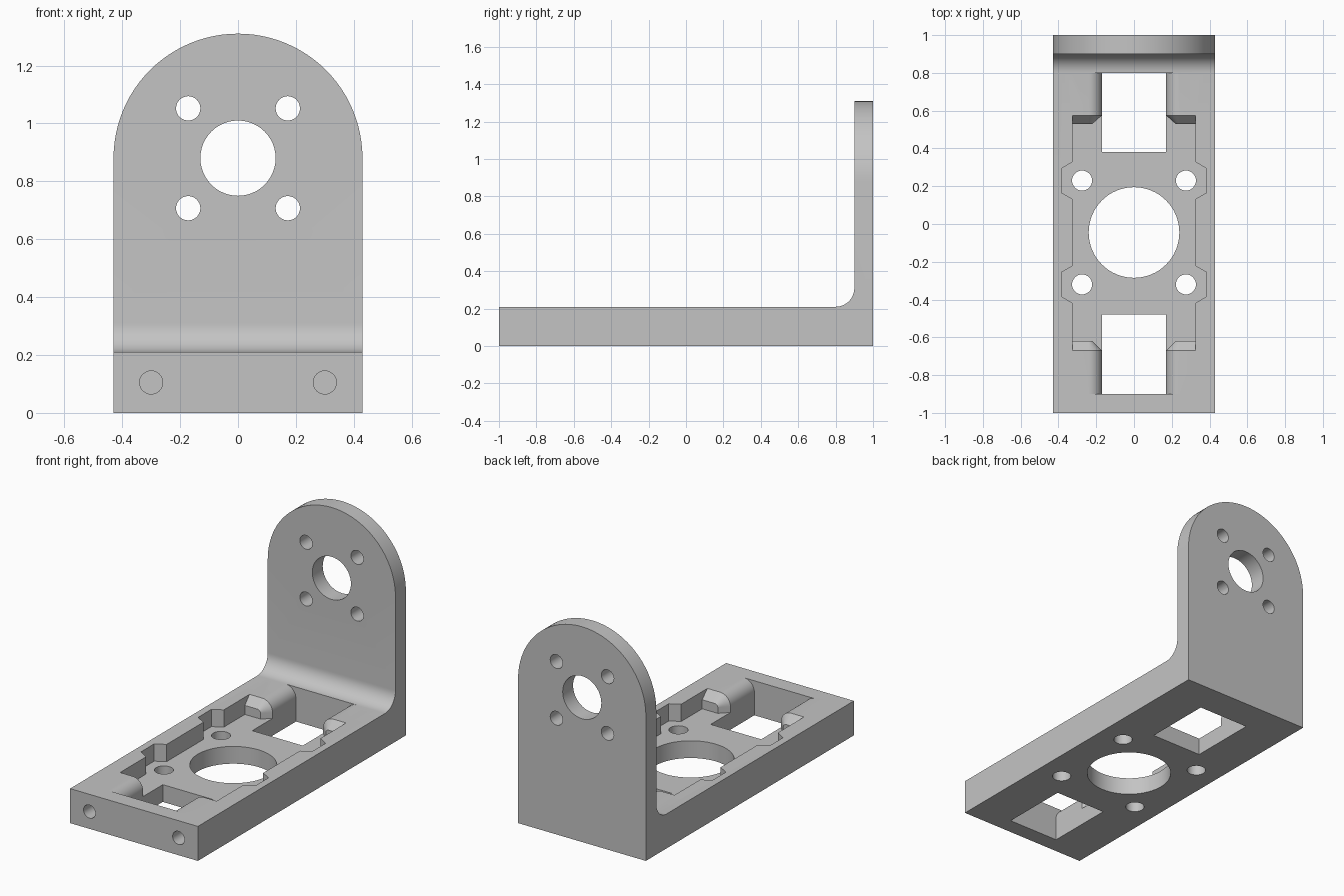
import bpy, bmesh
from math import sin, cos, pi, radians

if "Cube" in bpy.data.objects:
    bpy.data.objects.remove(bpy.data.objects["Cube"], do_unlink=True)

W, TOP, FLOOR = 0.43, 0.21, 0.105      # half width, base height, pocket floor
WINDOW = 0.17                          # half width of end windows

grey = bpy.data.materials.new("plain grey")
grey.use_nodes = True
colour = (0.55, 0.55, 0.55, 1)
grey.diffuse_color = colour
grey.node_tree.nodes["Principled BSDF"].inputs["Base Color"].default_value = colour


def loft(name, rings):
    """Closed solid through rings of equal point count."""
    bm = bmesh.new()
    vs = [[bm.verts.new(p) for p in ring] for ring in rings]
    bm.faces.new(vs[0])
    bm.faces.new(vs[-1])
    n = len(vs[0])
    for a, b in zip(vs, vs[1:]):
        for i in range(n):
            j = (i + 1) % n
            bm.faces.new((a[i], a[j], b[j], b[i]))
    bmesh.ops.recalc_face_normals(bm, faces=bm.faces)
    mesh = bpy.data.meshes.new(name)
    bm.to_mesh(mesh)
    bm.free()
    mesh.materials.append(grey)
    ob = bpy.data.objects.new(name, mesh)
    bpy.context.collection.objects.link(ob)
    return ob


def arc(cx, cy, r, start, end, n):
    angles = [radians(start + (end - start) * i / n) for i in range(n + 1)]
    return [(cx + r * cos(a), cy + r * sin(a)) for a in angles]


def circle(cx, cy, r, n=48, start=0):
    return arc(cx, cy, r, start, start + 360, n)[:-1]


def box(x0, x1, y0, y1):
    return [(x0, y0), (x1, y0), (x1, y1), (x0, y1)]


def along_z(pts, z0, z1):
    return loft("cutter", [[(x, y, z) for x, y in pts] for z in (z0, z1)])


def along_y(pts, y0, y1):
    return loft("cutter", [[(x, y, z) for x, z in pts] for y in (y0, y1)])


def combine(tool, operation="DIFFERENCE"):
    mod = bracket.modifiers.new("bool", "BOOLEAN")
    mod.operation, mod.solver, mod.object = operation, "EXACT", tool
    bpy.context.view_layer.objects.active = bracket
    bpy.ops.object.modifier_apply(modifier=mod.name)
    bpy.data.objects.remove(tool, do_unlink=True)


# L-shaped side profile with inner fillet
side = [(-1, 0), (1, 0), (1, 1.5)] + [(0.9, 1.5)]
side += arc(0.8, TOP + 0.1, 0.1, 0, -90, 12) + [(-1, TOP)]
bracket = loft("angle_bracket", [[(x, y, z) for y, z in side] for x in (-0.6, 0.6)])

# rounded upright outline
outline = [(-W, -0.2), (W, -0.2)] + arc(0, 0.88, W, 0, 180, 48)
combine(along_y(outline, -1.2, 1.2), "INTERSECT")

# recessed pocket
combine(along_z(box(-0.325, 0.325, -0.9, 0.8), FLOOR, 0.6))


# rounded screw bosses with chamfered ends
def boss_ring(s, y, d):
    r = 0.07 - d
    x, z = WINDOW + d, TOP - d
    pts = [(0.38, 0.05), (x, 0.05)] + arc(x + r, z - r, r, 180, 90, 10) + [(0.38, z)]
    return [(s * px, y, pz) for px, pz in pts]


for s in (-1, 1):
    for tip, shoulder, end in ((0.53, 0.575, 0.85), (-0.62, -0.67, -0.95)):
        rings = [boss_ring(s, tip, 0.05), boss_ring(s, shoulder, 0), boss_ring(s, end, 0)]
        combine(loft("boss", rings), "UNION")

# end windows through the floor
for y0, y1 in ((0.38, 0.8), (-0.9, -0.48)):
    combine(along_z(box(-WINDOW, WINDOW, y0, y1), -0.1, 0.6))

# central opening, floor holes and hexagonal recesses
combine(along_z(circle(0, -0.045, 0.24, 64), -0.1, 0.4))
for x in (-0.275, 0.275):
    for y in (-0.32, 0.23):
        combine(along_z(circle(x, y, 0.127, 6, 30), FLOOR, 0.4))
        combine(along_z(circle(x, y, 0.053, 32), -0.1, 0.4))

# blind screw holes in the front edge
for x in (-0.3, 0.3):
    combine(along_y(circle(x, 0.105, 0.04, 32), -1.1, -0.72))

# upright shaft hole and four mounting holes
combine(along_y(circle(0, 0.88, 0.13), 0.85, 1.1))
for x in (-0.172, 0.172):
    for z in (0.707, 1.052):
        combine(along_y(circle(x, z, 0.042, 32), 0.85, 1.1))

bpy.ops.object.select_all(action="DESELECT")
bracket.select_set(True)
bpy.context.view_layer.objects.active = bracket
bpy.ops.object.shade_smooth_by_angle(angle=radians(30))
